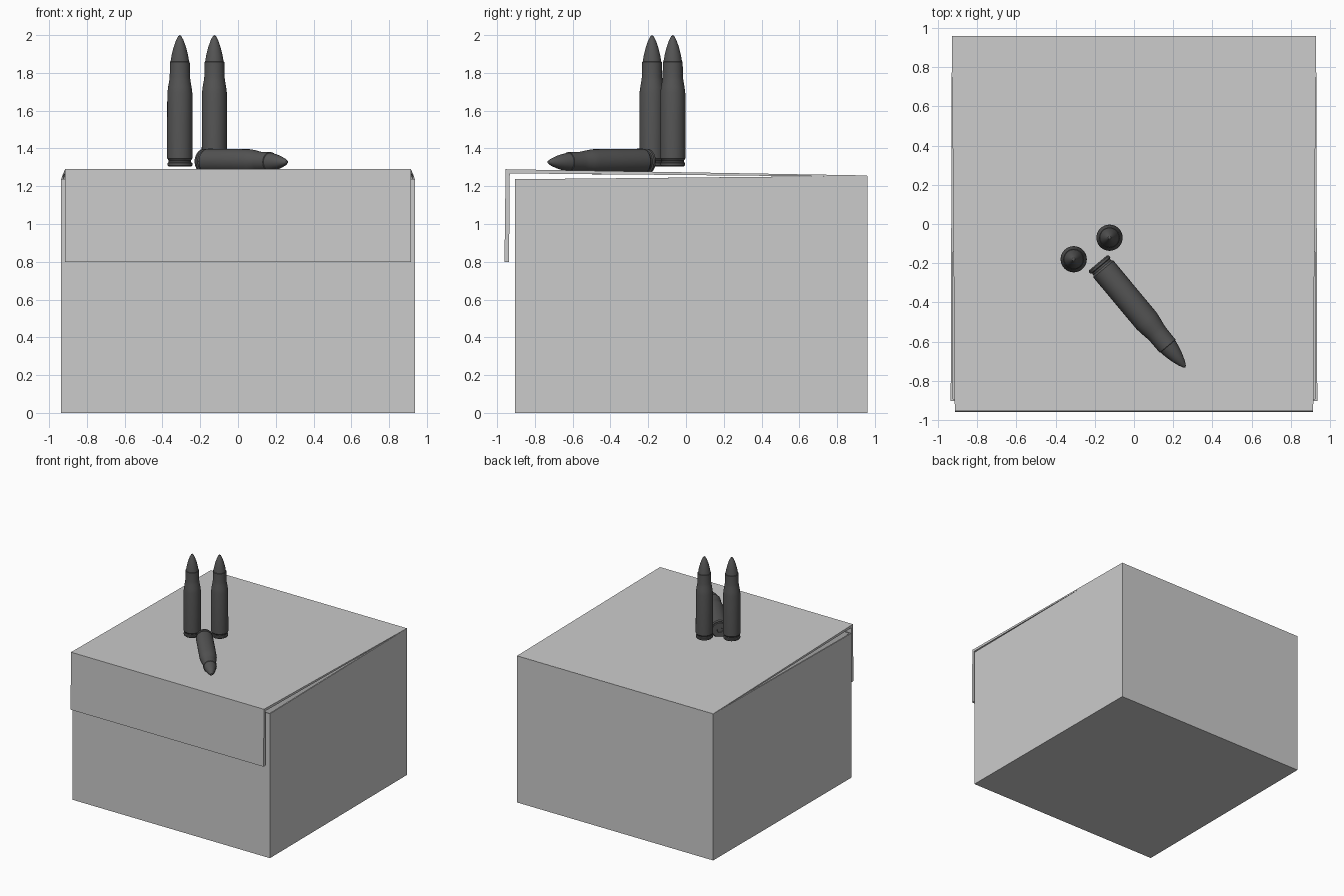
import bpy, bmesh, math
from mathutils import Vector

if "Cube" in bpy.data.objects:
    bpy.data.objects.remove(bpy.data.objects["Cube"])


def make_object(name, bm):
    bmesh.ops.recalc_face_normals(bm, faces=bm.faces)
    mesh = bpy.data.meshes.new(name)
    bm.to_mesh(mesh)
    bm.free()
    ob = bpy.data.objects.new(name, mesh)
    bpy.context.collection.objects.link(ob)
    return ob


# Open carton: five thin-walled sides, front rim slightly lower than the back
bm = bmesh.new()
bmesh.ops.create_cube(bm, size=2)
for v in bm.verts:
    front, top = v.co.y < 0, v.co.z > 0
    v.co.x *= 0.936 if front else 0.93
    v.co.y = -0.904 if front else 0.96
    v.co.z = (1.237 if front else 1.255) if top else 0
top_face = max(bm.faces, key=lambda f: f.calc_center_median().z)
bmesh.ops.delete(bm, geom=[top_face], context='FACES_ONLY')
carton = make_object("carton", bm)
wall = carton.modifiers.new("wall", 'SOLIDIFY')
wall.thickness = 0.015
wall.offset = -1

# Lid with front flap: side profile (half width, y, z) bridged across x
profile = [(0.93, 0.96, 1.257), (0.915, -0.955, 1.29), (0.915, -0.961, 0.80),
           (0.915, -0.937, 0.80), (0.915, -0.933, 1.268), (0.93, 0.958, 1.25)]
bm = bmesh.new()
left = [bm.verts.new((-w, y, z)) for w, y, z in profile]
right = [bm.verts.new((w, y, z)) for w, y, z in profile]
n = len(profile)
for i in range(n):
    j = (i + 1) % n
    bm.faces.new((left[i], left[j], right[j], right[i]))
for side in (left, right):
    bm.faces.new((side[0], side[1], side[4], side[5]))
    bm.faces.new((side[1], side[2], side[3], side[4]))
make_object("lid", bm)

# Cartridge profile (radius, height), from primer to tip
CARTRIDGE = [(0, 0.004), (0.02, 0.004), (0.022, 0), (0.06, 0), (0.066, 0.006),
             (0.066, 0.018), (0.059, 0.022), (0.059, 0.032), (0.067, 0.042),
             (0.0665, 0.385), (0.062, 0.42), (0.056, 0.455), (0.0535, 0.475),
             (0.0525, 0.553), (0.049, 0.555), (0.043, 0.59), (0.033, 0.63),
             (0.02, 0.667), (0.008, 0.69), (0, 0.695)]


def cartridge(name, base, tip):
    base, tip = Vector(base), Vector(tip)
    bm = bmesh.new()
    pts = [bm.verts.new((r, 0, h)) for r, h in CARTRIDGE]
    edges = [bm.edges.new(pair) for pair in zip(pts, pts[1:])]
    bmesh.ops.spin(bm, geom=pts + edges, cent=(0, 0, 0), axis=(0, 0, 1),
                   angle=math.tau, steps=32, use_duplicate=False)
    bmesh.ops.remove_doubles(bm, verts=bm.verts, dist=0.0002)
    ob = make_object(name, bm)
    ob.location = base
    ob.rotation_mode = 'QUATERNION'
    ob.rotation_quaternion = (tip - base).to_track_quat('Z', 'Y')
    mat = bpy.data.materials.get("dark_metal") or bpy.data.materials.new("dark_metal")
    mat.diffuse_color = (0.09, 0.09, 0.09, 1)
    mat.use_nodes = True
    mat.node_tree.nodes["Principled BSDF"].inputs["Base Color"].default_value = mat.diffuse_color
    ob.data.materials.append(mat)
    bpy.ops.object.select_all(action='DESELECT')
    ob.select_set(True)
    bpy.context.view_layer.objects.active = ob
    bpy.ops.object.shade_smooth_by_angle(angle=math.radians(30))


# Two standing cartridges and one lying on the lid
cartridge("standing_cartridge_left", (-0.308, -0.18, 1.305), (-0.308, -0.18, 2.0))
cartridge("standing_cartridge_right", (-0.125, -0.07, 1.305), (-0.125, -0.07, 2.0))
cartridge("lying_cartridge", (-0.183, -0.198, 1.332), (0.262, -0.732, 1.327))
